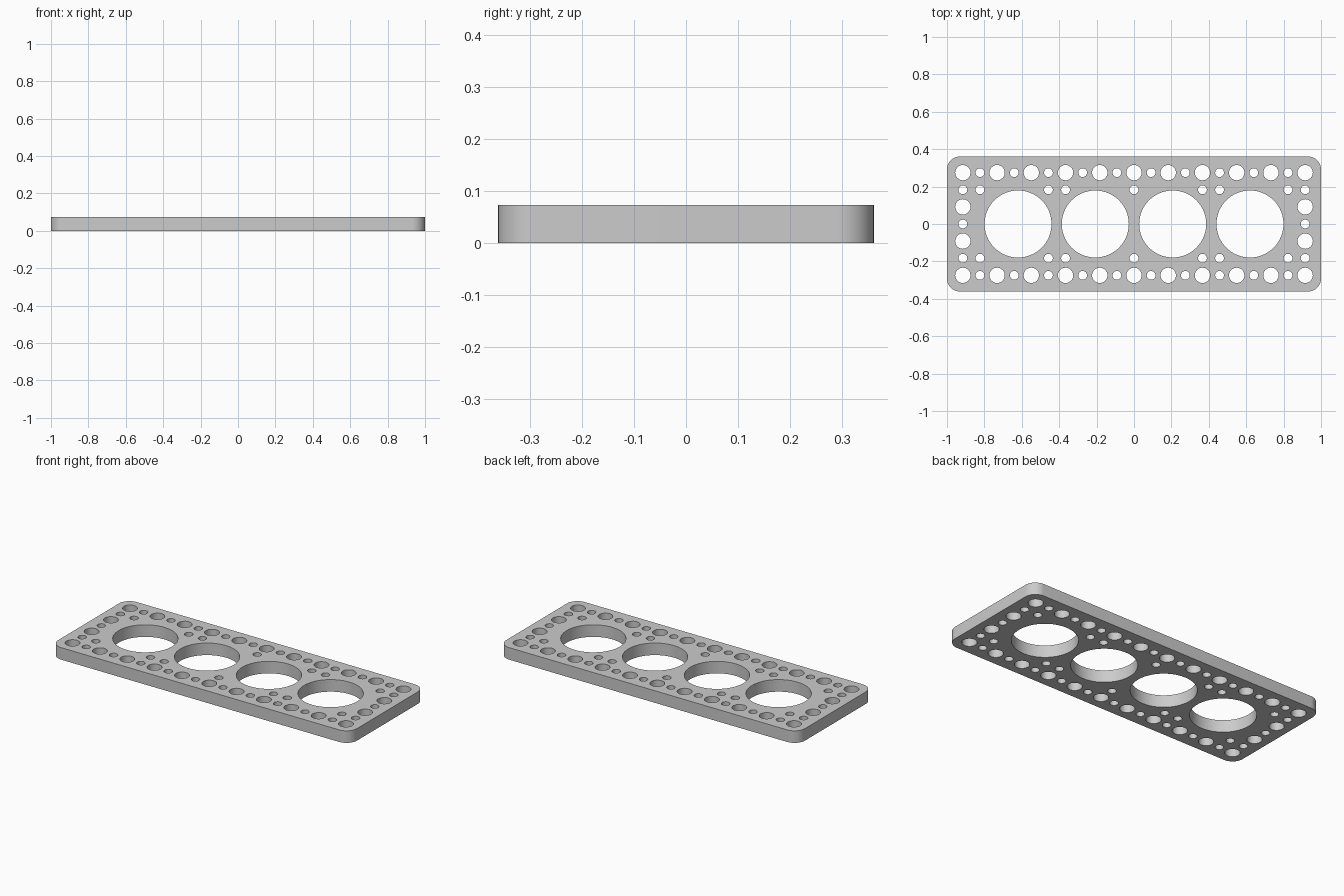
import bpy
import math

cube = bpy.data.objects.get("Cube")
if cube:
    bpy.data.objects.remove(cube, do_unlink=True)

LENGTH, WIDTH, THICK, CORNER = 2.0, 0.722, 0.073, 0.07
PITCH = 0.183
BIG, MEDIUM, SMALL = 0.179, 0.041, 0.0235

# Plate outline and holes share one filled, extruded profile
profile = bpy.data.curves.new("perforated_plate", "CURVE")
profile.dimensions = "2D"
profile.fill_mode = "BOTH"
profile.extrude = THICK / 2


def add_loop(points):
    spline = profile.splines.new("POLY")
    spline.points.add(len(points) - 1)
    for p, (x, y) in zip(spline.points, points):
        p.co = (x, y, 0, 1)
    spline.use_cyclic_u = True


def hole(x, y, radius, sides):
    angles = [2 * math.pi * i / sides for i in range(sides)]
    add_loop([(x + radius * math.cos(a), y + radius * math.sin(a)) for a in angles])


# Rounded rectangle
outline = []
STEPS = 12
for quarter, (sx, sy) in enumerate([(1, 1), (-1, 1), (-1, -1), (1, -1)]):
    for i in range(STEPS + 1):
        a = (quarter + i / STEPS) * math.pi / 2
        outline.append((sx * (LENGTH / 2 - CORNER) + CORNER * math.cos(a),
                        sy * (WIDTH / 2 - CORNER) + CORNER * math.sin(a)))
add_loop(outline)

# Four large openings
for x in (-0.62, -0.207, 0.207, 0.62):
    hole(x, 0, BIG, 96)

# Long edge rows alternate medium and small; inner rows are small
for side in (-1, 1):
    for i in range(-10, 11):
        hole(i * PITCH / 2, side * PITCH * 1.5, SMALL if i % 2 else MEDIUM, 32)
    for i in (-10, -9, -5, -4, 0, 4, 5, 9, 10):
        if abs(i) != 10:
            hole(i * PITCH / 2, side * PITCH, SMALL, 32)

# Short edge columns
for side in (-1, 1):
    x = side * PITCH * 5
    for y in (-PITCH, 0, PITCH):
        hole(x, y, SMALL, 32)
    for y in (-PITCH / 2, PITCH / 2):
        hole(x, y, MEDIUM, 32)

# Turn the profile into a clean mesh resting on the ground
plate = bpy.data.objects.new("perforated_plate", profile)
bpy.context.collection.objects.link(plate)
bpy.ops.object.select_all(action="DESELECT")
plate.select_set(True)
bpy.context.view_layer.objects.active = plate
bpy.ops.object.convert(target="MESH")
plate = bpy.context.view_layer.objects.active
bpy.ops.object.mode_set(mode="EDIT")
bpy.ops.mesh.select_all(action="SELECT")
bpy.ops.mesh.remove_doubles(threshold=0.0001)
bpy.ops.mesh.normals_make_consistent(inside=False)
bpy.ops.object.mode_set(mode="OBJECT")
for v in plate.data.vertices:
    v.co.z += THICK / 2
bpy.ops.object.shade_smooth_by_angle(angle=math.radians(30))

# Plain grey
grey = bpy.data.materials.new("plain_grey")
grey.use_nodes = True
colour = (0.6, 0.6, 0.6, 1)
grey.diffuse_color = colour
grey.node_tree.nodes["Principled BSDF"].inputs["Base Color"].default_value = colour
plate.data.materials.clear()
plate.data.materials.append(grey)
